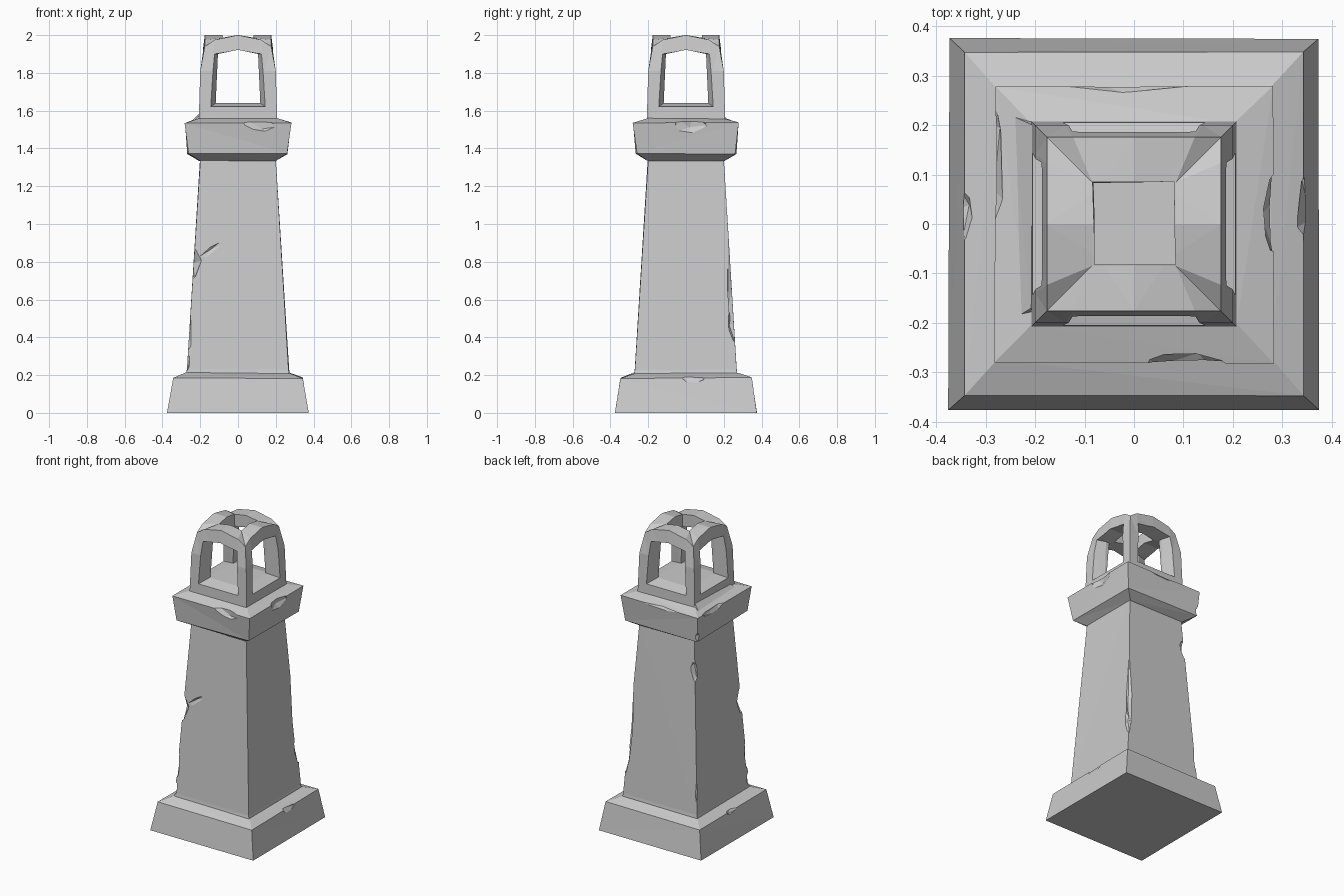
import bpy, bmesh, math, random
from mathutils import Matrix, Euler

random.seed(4)
if "Cube" in bpy.data.objects:
    bpy.data.objects.remove(bpy.data.objects["Cube"])

# One weathered stone colour
stone = bpy.data.materials.new("grey stone")
stone.use_nodes = True
stone.diffuse_color = (0.6, 0.6, 0.6, 1)
stone.node_tree.nodes["Principled BSDF"].inputs["Base Color"].default_value = (0.6, 0.6, 0.6, 1)


def make_object(name, bm):
    bmesh.ops.recalc_face_normals(bm, faces=bm.faces)
    bmesh.ops.triangulate(bm, faces=[f for f in bm.faces if len(f.verts) > 3])
    mesh = bpy.data.meshes.new(name)
    bm.to_mesh(mesh)
    bm.free()
    mesh.materials.append(stone)
    obj = bpy.data.objects.new(name, mesh)
    bpy.context.collection.objects.link(obj)
    return obj


def loft(name, rings):
    """Closed skin through rings that share the same point count."""
    bm = bmesh.new()
    loops = [[bm.verts.new(p) for p in ring] for ring in rings]
    n = len(loops[0])
    for a, b in zip(loops, loops[1:]):
        for i in range(n):
            j = (i + 1) % n
            bm.faces.new((a[i], a[j], b[j], b[i]))
    bm.faces.new(loops[0])
    bm.faces.new(loops[-1])
    return make_object(name, bm)


def square(half, z, wobble=0.004):
    """Four-cornered ring with slightly uneven corners."""
    r = lambda: random.uniform(-wobble, wobble)
    return [(sx * half + r(), sy * half + r(), z + (r() if z > 0 else 0))
            for sx, sy in ((-1, -1), (1, -1), (1, 1), (-1, 1))]


def arched_ring(half, z_corner, z_shoulder, z_mid):
    """Sixteen-point square ring whose sides rise towards their middles."""
    pts = []
    for k in range(4):
        rot = Matrix.Rotation(k * math.pi / 2, 3, 'Z')
        for t, z in ((-1, z_corner), (-0.7, z_shoulder), (0, z_mid), (0.7, z_shoulder)):
            p = rot @ Matrix.Identity(3).col[0]
            q = rot @ Matrix.Identity(3).col[1]
            v = q * (-half) + p * (t * half)
            pts.append((v.x, v.y, z))
    return pts


def carve(obj, cutter):
    cutter.hide_render = True
    mod = obj.modifiers.new("carve", 'BOOLEAN')
    mod.operation = 'DIFFERENCE'
    mod.solver = 'EXACT'
    mod.object = cutter
    bpy.context.view_layer.objects.active = obj
    bpy.ops.object.modifier_apply(modifier=mod.name)
    bpy.data.objects.remove(cutter)


def chip(obj, places):
    """Knock faceted dents out of a block: (centre, radii, tilt about y)."""
    for centre, radii, tilt in places:
        bm = bmesh.new()
        bmesh.ops.create_icosphere(bm, subdivisions=1, radius=1)
        spin = Euler((0.3, 0.2, random.uniform(0, 3))).to_matrix().to_4x4()
        bm.transform(Matrix.Translation(centre)
                     @ Matrix.Rotation(math.radians(tilt), 4, 'Y')
                     @ Matrix.Diagonal((*radii, 1)) @ spin)
        carve(obj, make_object("chip_cutter", bm))


# Plinth
plinth = loft("plinth", [square(0.375, 0, 0.002), square(0.345, 0.185), square(0.275, 0.212)])
chip(plinth, [
    ((-0.38, 0.385, 0.17), (0.05, 0.05, 0.12), 0),
    ((0.05, -0.39, 0.0), (0.24, 0.03, 0.035), 0),
    ((0.37, 0.03, 0.2), (0.045, 0.10, 0.06), 0),
    ((-0.36, 0.02, 0.2), (0.04, 0.08, 0.04), 0),
    ((0.06, 0.365, 0.2), (0.22, 0.025, 0.04), 0),
    ((0.06, -0.36, 0.2), (0.07, 0.025, 0.03), 0),
    ((0.385, -0.1, 0.0), (0.03, 0.2, 0.03), 0),
    ((-0.385, 0.1, 0.0), (0.025, 0.2, 0.03), 0),
])

# Tapered shaft
shaft = loft("shaft", [square(0.278, 0.18), square(0.27, 0.23), square(0.2, 1.36, 0.002)])
chip(shaft, [
    ((-0.25, -0.25, 0.78), (0.055, 0.06, 0.10), 15),
    ((-0.13, -0.262, 0.87), (0.18, 0.04, 0.04), -35),
    ((-0.275, -0.27, 0.45), (0.035, 0.04, 0.16), 0),
    ((-0.28, -0.28, 0.27), (0.03, 0.04, 0.06), 0),
    ((0.245, 0.245, 0.78), (0.03, 0.032, 0.38), 0),
    ((0.268, 0.258, 0.5), (0.04, 0.045, 0.14), 0),
    ((0.23, 0.23, 1.08), (0.035, 0.04, 0.12), 0),
    ((-0.225, 0.225, 1.13), (0.045, 0.045, 0.09), 20),
    ((-0.275, 0.275, 0.42), (0.035, 0.035, 0.16), 0),
    ((0.277, -0.277, 0.42), (0.025, 0.025, 0.08), 0),
])

# Overhanging ledge
ledge = loft("ledge", [square(0.2, 1.335), square(0.265, 1.375, 0.006),
                       square(0.28, 1.535, 0.003), square(0.205, 1.56)])
chip(ledge, [
    ((0.1, -0.295, 1.54), (0.12, 0.04, 0.06), 20),
    ((0.295, 0.02, 1.53), (0.04, 0.10, 0.07), 0),
    ((-0.285, 0.12, 1.55), (0.022, 0.15, 0.05), 0),
    ((-0.02, 0.29, 1.55), (0.2, 0.025, 0.04), 0),
    ((0.29, -0.29, 1.39), (0.04, 0.035, 0.06), 0),
    ((-0.29, 0.28, 1.40), (0.04, 0.04, 0.05), 0),
])

# Lantern house: leaning walls that end in four low arches
house = loft("lantern_house", [
    arched_ring(0.208, 1.54, 1.54, 1.54),
    arched_ring(0.2, 1.81, 1.81, 1.81),
    arched_ring(0.176, 1.94, 1.975, 2.0),
    arched_ring(0.085, 1.985, 1.99, 2.0),
])


def window_ring(y, w, sill):
    return [(-w, y, sill), (-0.9 * w, y, 1.9), (0, y, 1.922), (0.9 * w, y, 1.9), (w, y, sill)]


# Splayed windows running through both ways, and the square smoke hole
for turn in (0, 90):
    cutter = loft("window_cutter", [
        window_ring(-0.23, 0.153, 1.615), window_ring(-0.13, 0.118, 1.64),
        window_ring(0.13, 0.118, 1.64), window_ring(0.23, 0.153, 1.615)])
    cutter.data.transform(Matrix.Rotation(math.radians(turn), 4, 'Z'))
    carve(house, cutter)
carve(house, loft("smoke_hole_cutter", [square(0.083, 1.8), square(0.083, 2.1)]))
chip(house, [
    ((0.215, -0.21, 1.87), (0.03, 0.03, 0.09), 0),
    ((-0.12, 0.205, 1.97), (0.08, 0.025, 0.03), 0),
    ((-0.215, -0.215, 1.8), (0.025, 0.025, 0.08), 0),
])

# Rubble fillet along the left foot of the lantern
loft("lantern_foot", [
    [(-0.24, -0.19, 1.54), (-0.19, -0.19, 1.54), (-0.19, 0.21, 1.54), (-0.25, 0.22, 1.54)],
    [(-0.208, -0.17, 1.57), (-0.19, -0.17, 1.57), (-0.19, 0.2, 1.585), (-0.205, 0.2, 1.585)],
])
